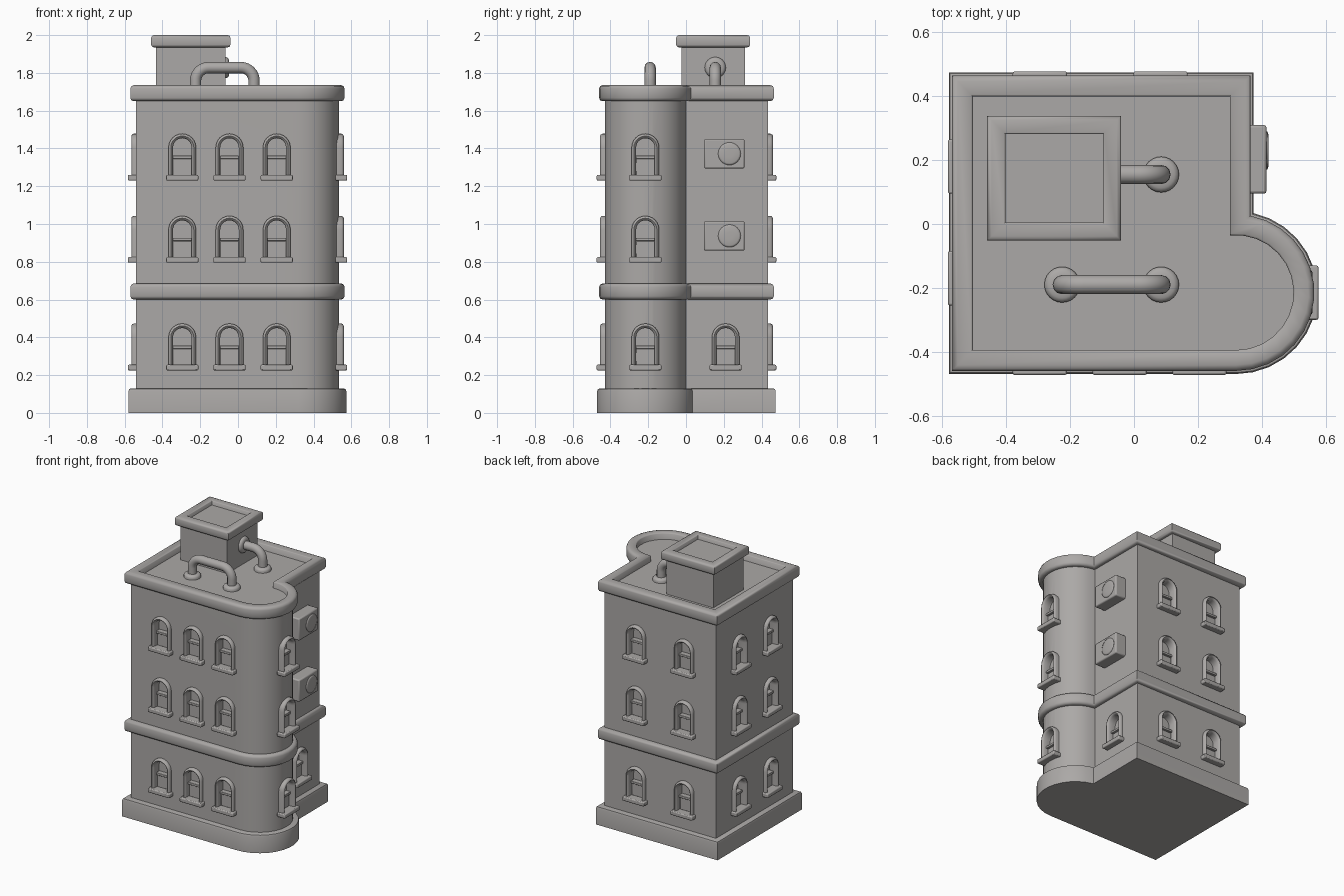
import bpy, bmesh, math
from mathutils import Matrix, Vector

if "Cube" in bpy.data.objects:
    bpy.data.objects.remove(bpy.data.objects["Cube"], do_unlink=True)

stone = bpy.data.materials.new("warm grey stone")
stone.use_nodes = True
GREY = (0.41, 0.395, 0.385, 1)
stone.diffuse_color = GREY
stone.node_tree.nodes["Principled BSDF"].inputs["Base Color"].default_value = GREY


def add(name, mesh, matrix=Matrix()):
    ob = bpy.data.objects.new(name, mesh)
    ob.matrix_world = matrix
    bpy.context.collection.objects.link(ob)
    return ob


def smooth(ob, angle=35):
    bpy.ops.object.select_all(action='DESELECT')
    ob.select_set(True)
    bpy.context.view_layer.objects.active = ob
    bpy.ops.object.shade_smooth_by_angle(angle=math.radians(angle))


def skin(name, loops, around=True, wrap=False, matrix=Matrix(), angle=35):
    """Bridge a row of point loops; the ends are joined (wrap) or capped."""
    bm = bmesh.new()
    rows = [[bm.verts.new(p) for p in loop] for loop in loops]
    n = len(rows[0])
    for i in range(len(rows) if wrap else len(rows) - 1):
        a, b = rows[i], rows[(i + 1) % len(rows)]
        for j in range(n if around else n - 1):
            k = (j + 1) % n
            bm.faces.new((a[j], a[k], b[k], b[j]))
    if not wrap:
        bm.faces.new(rows[0])
        bm.faces.new(rows[-1])
    bmesh.ops.recalc_face_normals(bm, faces=bm.faces)
    mesh = bpy.data.meshes.new(name)
    bm.to_mesh(mesh)
    bm.free()
    mesh.materials.append(stone)
    ob = add(name, mesh, matrix)
    smooth(ob, angle)
    return ob


def box(name, x, y, z, matrix=Matrix(), bevel=0.006):
    loops = [[(u, v, h) for u, v in ((x[0], y[0]), (x[1], y[0]), (x[1], y[1]), (x[0], y[1]))] for h in z]
    ob = skin(name, loops, matrix=matrix)
    mod = ob.modifiers.new("soft edges", 'BEVEL')
    mod.width, mod.segments = bevel, 2
    return ob


# Outlines, grown outward by d
def footprint(d):
    cx, cy, r = 0.32, -0.215, 0.215 + d
    side = 0.335 + d
    end = math.acos((side - cx) / r)
    steps = 14
    arc = [-math.pi / 2 + (end + math.pi / 2) * i / steps for i in range(steps + 1)]
    pts = [(-0.54 - d, -0.43 - d)]
    pts += [(cx + r * math.cos(a), cy + r * math.sin(a)) for a in arc]
    return pts + [(side, 0.435 + d), (-0.54 - d, 0.435 + d)]


def tower_plan(d):
    x0, x1, y0, y1 = -0.433 - d, -0.067 + d, -0.025 - d, 0.312 + d
    return [(x0, y0), (x1, y0), (x1, y1), (x0, y1)]


def sweep(name, plan, profile, wrap=False, angle=35):
    return skin(name, [[(x, y, z) for x, y in plan(d)] for d, z in profile], wrap=wrap, angle=angle)


def band(name, plan, out, inn, z0, z1, b):
    """Ring moulding with rounded edges."""
    c = 0.3 * b
    half = [(out - b, z0), (out - c, z0 + c), (out, z0 + b),
            (out, z1 - b), (out - c, z1 - c), (out - b, z1)]
    sweep(name, plan, half + [(inn + c, z1), (inn, z1 - c), (inn, z0)], wrap=True, angle=50)


# Walls, base and mouldings
walls = sweep("walls", footprint, [(0, 0.05), (0, 1.69)])
sweep("base", footprint, [(0.04, 0), (0.04, 0.115), (0.036, 0.126), (0.025, 0.13)], angle=50)
band("middle_band", footprint, 0.03, -0.02, 0.6, 0.685, 0.018)
band("parapet", footprint, 0.03, -0.035, 1.65, 1.735, 0.018)

# Roof tower
sweep("roof_tower", tower_plan, [(0, 1.66), (0, 1.97)])
band("tower_cap", tower_plan, 0.027, -0.03, 1.935, 2.0, 0.014)


# Windows: local x runs along the wall, y points outward, z rises from the sill
def arch(w, z0, y, spring=0.175, steps=12):
    top = [math.pi * i / steps for i in range(steps + 1)]
    curve = [(w * math.cos(a), y, spring + w * math.sin(a)) for a in top]
    return [(w, y, z0)] + curve + [(-w, y, z0)]


def spot(x, y, z, facing):
    return Matrix.Translation((x, y, z)) @ Matrix.Rotation(math.radians(facing - 90), 4, 'Z')


FLOORS = (0.225, 0.795, 1.23)
spots = [spot(0.335, 0.21, FLOORS[0], 0)]
for z in FLOORS:
    spots += [spot(x, -0.43, z, -90) for x in (-0.295, -0.045, 0.205)]
    spots += [spot(x, 0.435, z, 90) for x in (-0.295, 0.083)]
    spots += [spot(-0.54, y, z, 180) for y in (0.18, -0.17)]
    spots.append(spot(0.535, -0.215, z, 0))

section = [(0.073, -0.02), (0.073, 0.012), (0.069, 0.021), (0.061, 0.025),
           (0.055, 0.021), (0.049, 0.01), (0.049, -0.02)]
frame_rows = list(zip(*[arch(w, 0.01, y) for w, y in section]))
frame = skin("window_frame", frame_rows, angle=50)
sill = box("window_sill", (-0.085, 0.085), (-0.02, 0.043), (0, 0.03))
lower_sash = box("lower_sash", (-0.05, 0.05), (-0.045, -0.018), (0.02, 0.115), bevel=0.003)
rail = box("sash_rail", (-0.05, 0.05), (-0.045, -0.004), (0.115, 0.132), bevel=0.003)
parts = (frame, sill, lower_sash, rail)
for i, m in enumerate(spots):
    for part in parts:
        ob = part
        if i:
            ob = part.copy()
            bpy.context.collection.objects.link(ob)
        ob.matrix_world = m

# Window openings cut into the walls
cutters = [skin("opening", [arch(0.051, 0.015, y) for y in (-0.04, 0.05)], matrix=m) for m in spots]
bpy.ops.object.select_all(action='DESELECT')
for c in cutters:
    c.select_set(True)
bpy.context.view_layer.objects.active = cutters[0]
bpy.ops.object.join()
cutter = cutters[0]
cutter.hide_render = True
cut = walls.modifiers.new("openings", 'BOOLEAN')
cut.operation, cut.solver, cut.object = 'DIFFERENCE', 'EXACT', cutter
bpy.context.view_layer.objects.active = walls
bpy.ops.object.modifier_apply(modifier=cut.name)
bpy.data.objects.remove(cutter, do_unlink=True)
smooth(walls)


# Round parts: lathe of (radius, height) along local z
def lathe(name, profile, matrix, angle=50, n=24):
    ring = [2 * math.pi * i / n for i in range(n)]
    loops = [[(r * math.cos(a), r * math.sin(a), h) for a in ring] for r, h in profile]
    return skin(name, loops, matrix=matrix, angle=angle)


TO_RIGHT = Matrix.Rotation(math.pi / 2, 4, 'Y')

# Air conditioners on the side wall
for z in (0.937, 1.372):
    box("air_conditioner", (0.32, 0.415), (0.095, 0.31), (z - 0.078, z + 0.078), bevel=0.008)
    lathe("fan_disc", [(0.06, 0), (0.06, 0.006), (0.05, 0.009), (0.02, 0.01)],
          Matrix.Translation((0.412, 0.23, z)) @ TO_RIGHT, angle=180)


# Roof pipes
def pipe(name, corners, bend=0.07, radius=0.03):
    pts = [Vector(corners[0])]
    for a, b, c in zip(corners, corners[1:], corners[2:]):
        a, b, c = Vector(a), Vector(b), Vector(c)
        u, v = (a - b).normalized() * bend, (c - b).normalized() * bend
        for i in range(9):
            t = i / 8 * math.pi / 2
            pts.append(b + u * (1 - math.sin(t)) + v * (1 - math.cos(t)))
    pts.append(Vector(corners[-1]))
    curve = bpy.data.curves.new(name, 'CURVE')
    curve.dimensions = '3D'
    curve.bevel_depth, curve.bevel_resolution = radius, 4
    curve.use_fill_caps = True
    line = curve.splines.new('POLY')
    line.points.add(len(pts) - 1)
    for p, q in zip(line.points, pts):
        p.co = (*q, 1)
    curve.materials.append(stone)
    ob = add(name, curve)
    bpy.ops.object.select_all(action='DESELECT')
    ob.select_set(True)
    bpy.context.view_layer.objects.active = ob
    bpy.ops.object.convert(target='MESH')
    smooth(bpy.context.object, 50)


ROOF, TOP = 1.68, 1.828
pipe("front_pipe", [(-0.225, -0.19, ROOF), (-0.225, -0.19, TOP), (0.085, -0.19, TOP), (0.085, -0.19, ROOF)])
pipe("tower_pipe", [(-0.08, 0.155, TOP), (0.085, 0.155, TOP), (0.085, 0.155, ROOF)])
collar = [(0.056, 0), (0.056, 0.018), (0.051, 0.027), (0.042, 0.032), (0.028, 0.034)]
for x, y in ((-0.225, -0.19), (0.085, -0.19), (0.085, 0.155)):
    lathe("pipe_collar", collar, Matrix.Translation((x, y, ROOF + 0.005)))
lathe("tower_collar", collar, Matrix.Translation((-0.08, 0.155, TOP)) @ TO_RIGHT)
